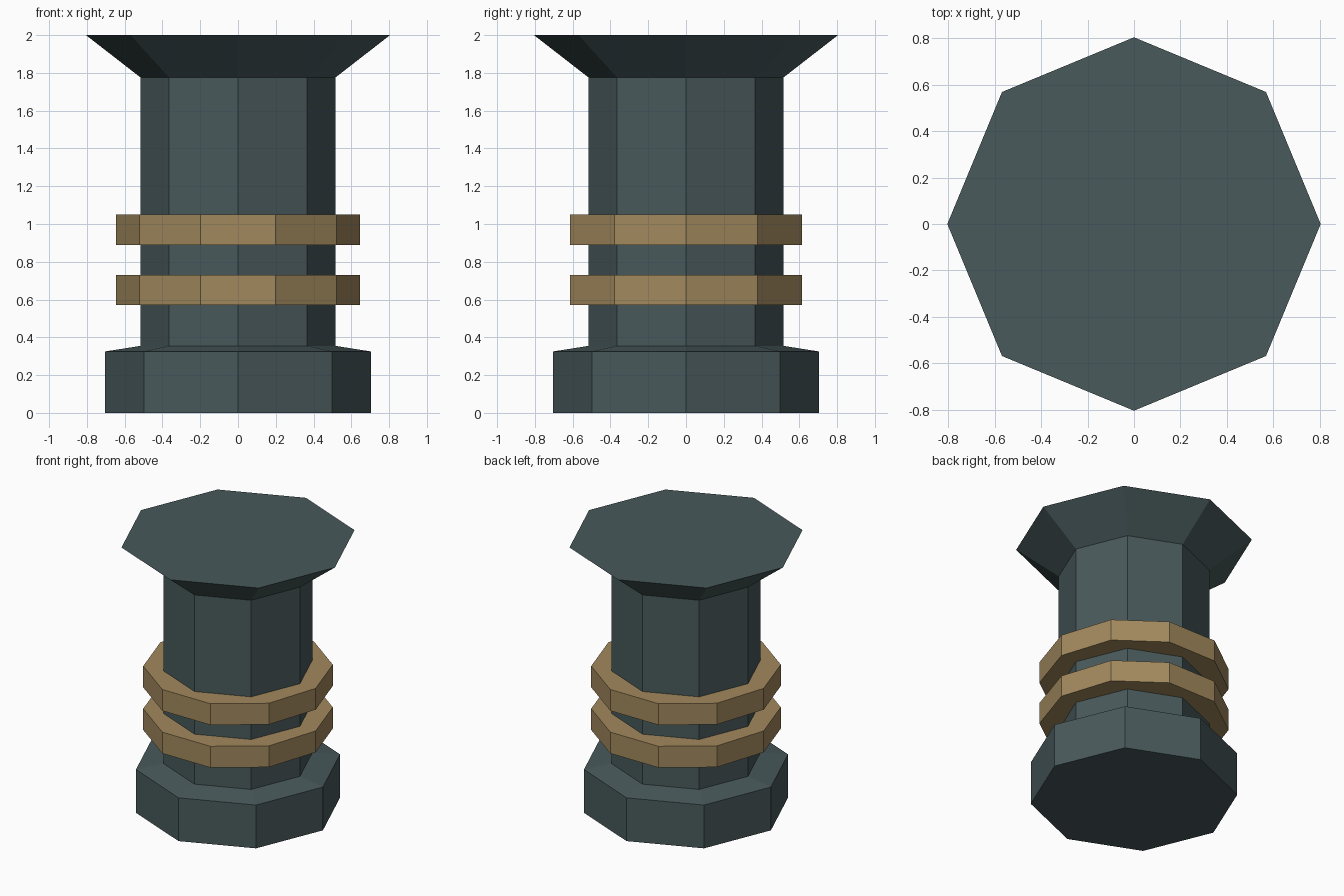
import bpy, bmesh
from math import cos, sin, tau

if "Cube" in bpy.data.objects:
    bpy.data.objects.remove(bpy.data.objects["Cube"])


def material(name, color):
    mat = bpy.data.materials.new(name)
    mat.diffuse_color = (*color, 1)
    mat.use_nodes = True
    mat.node_tree.nodes["Principled BSDF"].inputs["Base Color"].default_value = mat.diffuse_color
    return mat


def lathe(name, profile, sides, mat):
    """Closed faceted solid from (radius, height) pairs, with a corner on +x."""
    bm = bmesh.new()
    loops = [[bm.verts.new((r * cos(tau * i / sides), r * sin(tau * i / sides), z))
              for i in range(sides)] for r, z in profile]
    for low, high in zip(loops, loops[1:]):
        for i in range(sides):
            j = (i + 1) % sides
            bm.faces.new((low[i], low[j], high[j], high[i]))
    bm.faces.new(loops[0][::-1])
    bm.faces.new(loops[-1])
    mesh = bpy.data.meshes.new(name)
    bm.to_mesh(mesh)
    bm.free()
    mesh.materials.append(mat)
    obj = bpy.data.objects.new(name, mesh)
    bpy.context.collection.objects.link(obj)
    return obj


slate = material("dark_slate", (0.065, 0.1, 0.105))
bronze = material("bronze", (0.36, 0.25, 0.11))

# Octagonal post: wide foot, straight shaft, flared flat head
lathe("post", [(0.705, 0), (0.705, 0.325), (0.515, 0.355),
               (0.515, 1.775), (0.805, 2.0)], 8, slate)

# Two ten-sided bands around the shaft
for name, z in (("lower_band", 0.57), ("upper_band", 0.89)):
    lathe(name, [(0.645, z), (0.645, z + 0.16)], 10, bronze)
